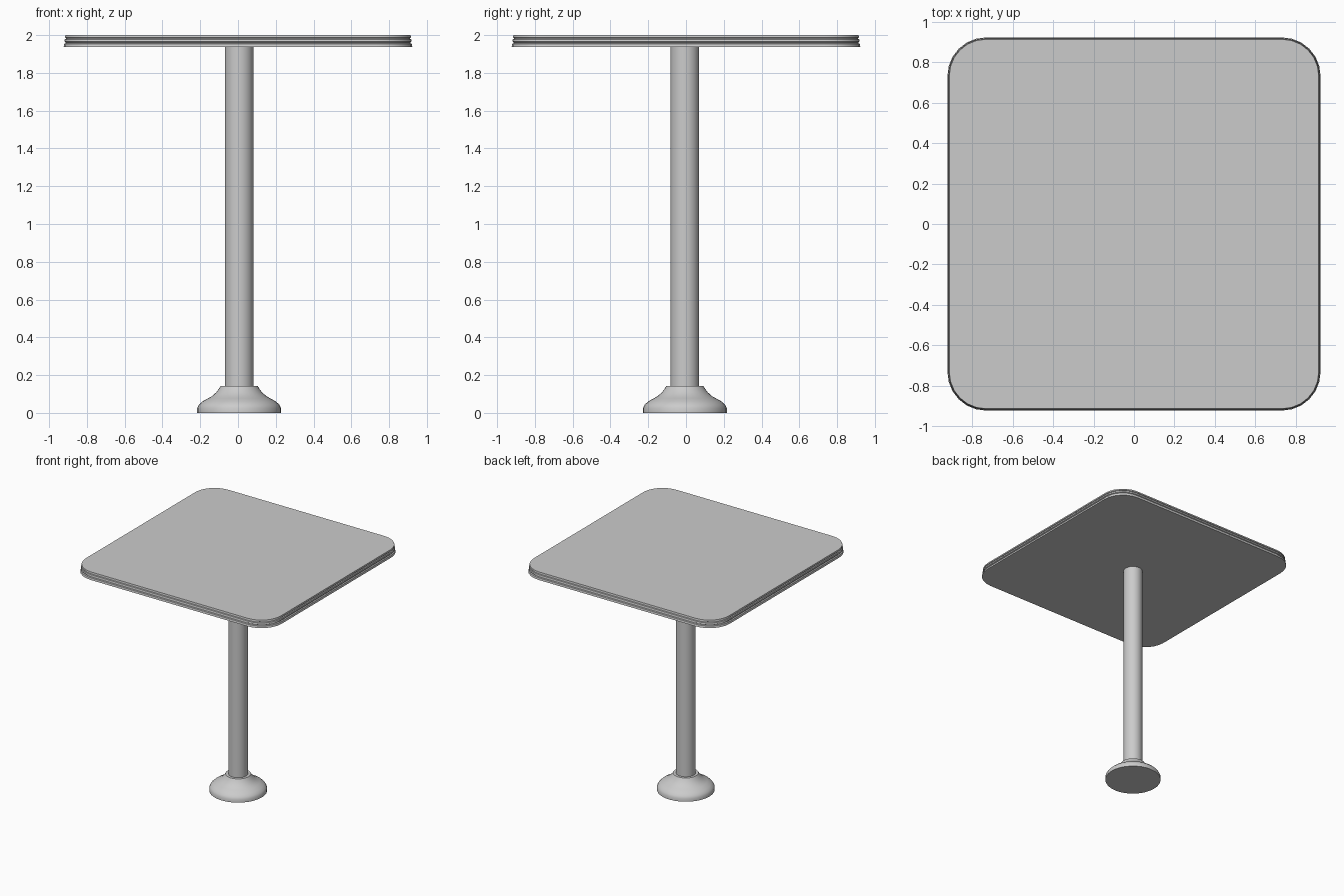
import bpy, bmesh
from math import pi, cos, sin, radians

if "Cube" in bpy.data.objects:
    bpy.data.objects.remove(bpy.data.objects["Cube"])


def make_object(name, rings, angle=30):
    """Skin a stack of equal-length rings and cap both ends."""
    bm = bmesh.new()
    loops = [[bm.verts.new(p) for p in ring] for ring in rings]
    n = len(loops[0])
    for a, b in zip(loops, loops[1:]):
        for i in range(n):
            j = (i + 1) % n
            bm.faces.new((a[i], a[j], b[j], b[i]))
    bm.faces.new(loops[0][::-1])
    bm.faces.new(loops[-1])
    bmesh.ops.recalc_face_normals(bm, faces=bm.faces)
    mesh = bpy.data.meshes.new(name)
    bm.to_mesh(mesh)
    bm.free()
    obj = bpy.data.objects.new(name, mesh)
    bpy.context.collection.objects.link(obj)
    bpy.ops.object.select_all(action='DESELECT')
    obj.select_set(True)
    bpy.context.view_layer.objects.active = obj
    bpy.ops.object.shade_smooth_by_angle(angle=radians(angle))
    return obj


def circle(r, z, n=32):
    return [(CX + r * cos(2 * pi * i / n), CY + r * sin(2 * pi * i / n), z) for i in range(n)]


def rounded_square(half, z, radius=0.19, steps=6):
    c = 0.923 - radius          # fixed corner centres, so rings stay parallel
    r = half - c
    pts = []
    for k, (sx, sy) in enumerate(((1, 1), (-1, 1), (-1, -1), (1, -1))):
        for i in range(steps + 1):
            a = pi / 2 * (k + i / steps)
            pts.append((sx * c + r * cos(a), sy * c + r * sin(a), z))
    return pts


# Pedestal axis sits a hair off centre
CX, CY = 0.006, -0.006

# Flared round foot
foot = [(0.222, 0), (0.222, 0.026), (0.213, 0.043), (0.195, 0.06), (0.165, 0.077),
        (0.145, 0.088), (0.122, 0.108), (0.107, 0.128), (0.098, 0.143)]
make_object("base_foot", [circle(r, z) for r, z in foot])

# Straight column
make_object("column", [circle(0.076, z) for z in (0.13, 1.94)])

# Square top with rounded corners and a shallow ridged edge
edge = [(0.923, 1.936), (0.920, 1.953), (0.912, 1.957), (0.912, 1.962), (0.919, 1.966),
        (0.917, 1.978), (0.910, 1.981), (0.910, 1.984), (0.916, 1.987), (0.914, 2.0)]
make_object("table_top", [rounded_square(h, z) for h, z in edge])
